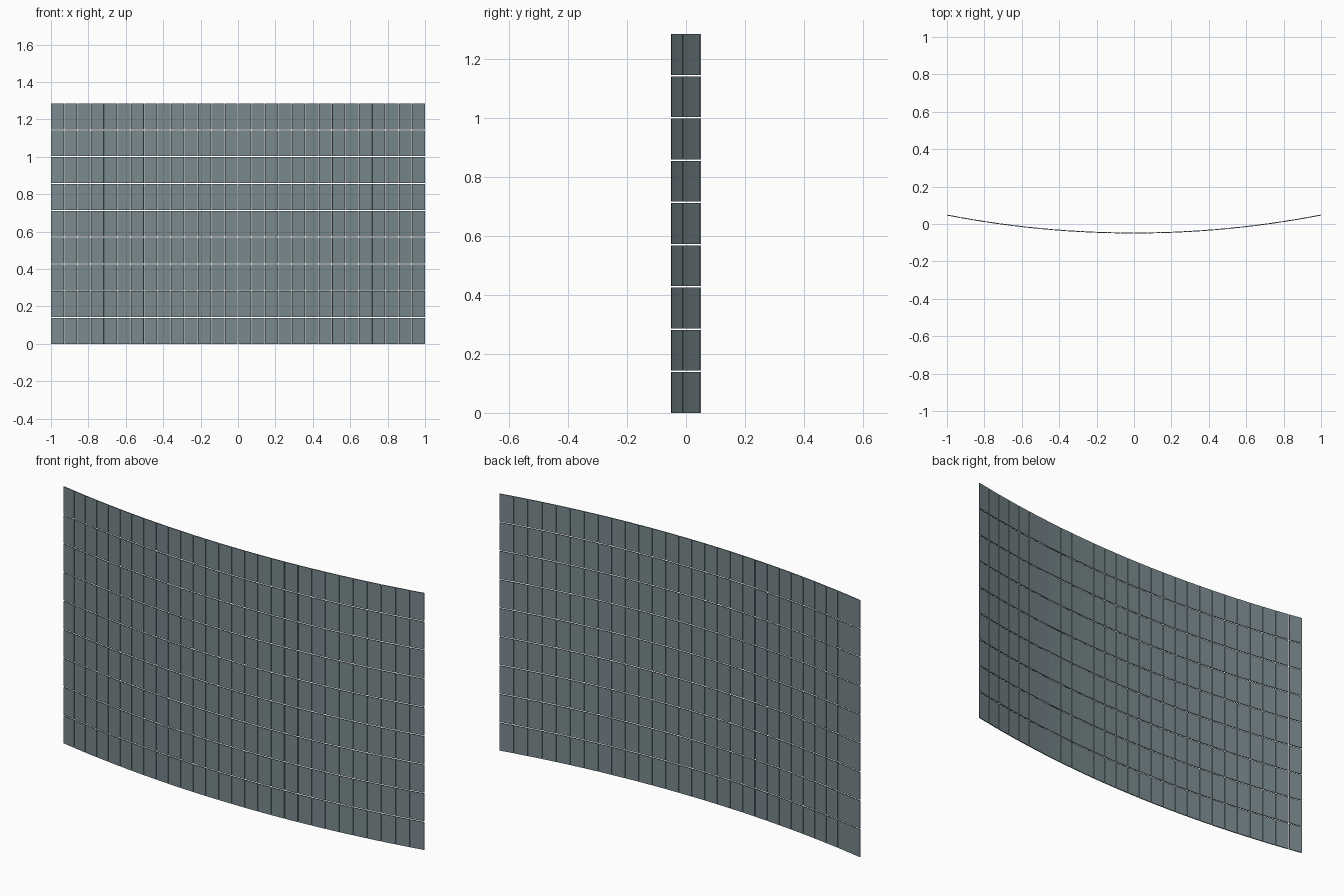
import bpy, bmesh, math
from mathutils import Matrix, Vector

if "Cube" in bpy.data.objects:
    bpy.data.objects.remove(bpy.data.objects["Cube"], do_unlink=True)

COLUMNS, ROWS = 28, 9
HEIGHT, GAP, THICK = 1.285, 0.005, 0.005
SAG = 0.096
RADIUS = (1 + SAG ** 2) / (2 * SAG)
HALF_ANGLE = math.asin(1 / RADIUS)
STEP = 2 * HALF_ANGLE / COLUMNS
PITCH_Z = (HEIGHT + GAP) / ROWS
WIDTH = 2 * RADIUS * math.sin(STEP / 2) - 0.003

# Muted blue-grey panel material
mat = bpy.data.materials.new("panel_grey")
mat.use_nodes = True
colour = (0.19, 0.25, 0.27, 1)
mat.diffuse_color = colour
mat.node_tree.nodes["Principled BSDF"].inputs["Base Color"].default_value = colour

# One flat display panel, its lower edge at z = 0
mesh = bpy.data.meshes.new("panel")
bm = bmesh.new()
bmesh.ops.create_cube(bm, size=1)
bmesh.ops.scale(bm, vec=(WIDTH, THICK, PITCH_Z - GAP), verts=bm.verts)
bmesh.ops.translate(bm, vec=(0, 0, (PITCH_Z - GAP) / 2), verts=bm.verts)
bm.to_mesh(mesh)
bm.free()
mesh.materials.append(mat)

# Columns of stacked panels set along a shallow arc that bows to the front
for i in range(COLUMNS):
    angle = -HALF_ANGLE + (i + 0.5) * STEP
    column = bpy.data.objects.new(f"panel_column_{i + 1}", mesh)
    bpy.context.collection.objects.link(column)
    column.location = (RADIUS * math.sin(angle),
                       RADIUS * (1 - math.cos(angle)) - SAG / 2, 0)
    column.rotation_euler.z = angle
    stack = column.modifiers.new("rows", 'ARRAY')
    stack.count = ROWS
    stack.use_relative_offset = False
    stack.use_constant_offset = True
    stack.constant_offset_displace = (0, 0, PITCH_Z)
